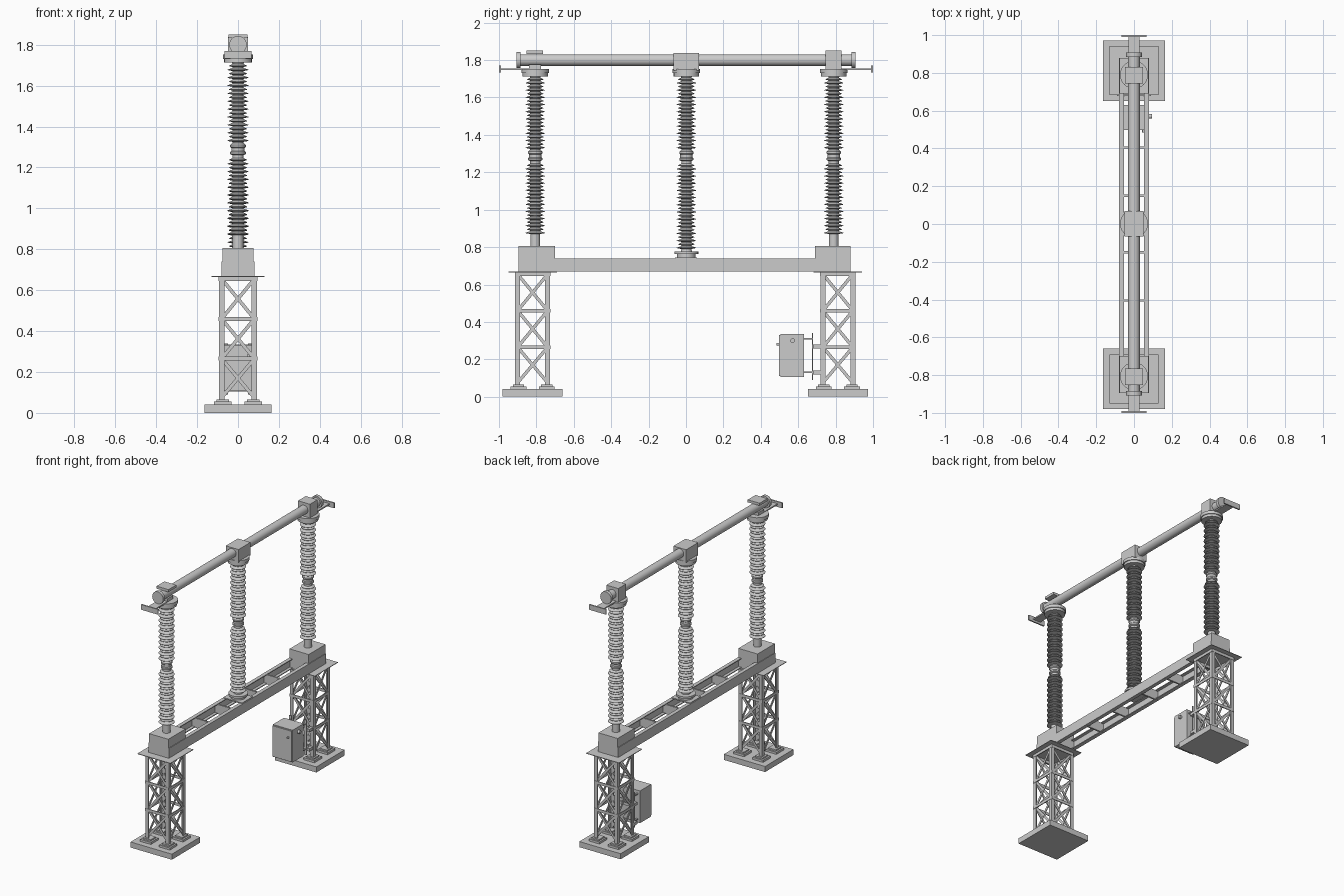
import bpy, bmesh, math
from mathutils import Vector, Matrix

cube = bpy.data.objects.get("Cube")
if cube:
    bpy.data.objects.remove(cube, do_unlink=True)

grey = bpy.data.materials.new("galvanised_grey")
grey.use_nodes = True
COLOUR = (0.6, 0.6, 0.6, 1)
grey.diffuse_color = COLOUR
grey.node_tree.nodes["Principled BSDF"].inputs["Base Color"].default_value = COLOUR


def finish(name, bm, smooth=False):
    bmesh.ops.recalc_face_normals(bm, faces=bm.faces)
    mesh = bpy.data.meshes.new(name)
    bm.to_mesh(mesh)
    bm.free()
    mesh.materials.append(grey)
    obj = bpy.data.objects.new(name, mesh)
    bpy.context.collection.objects.link(obj)
    if smooth:
        bpy.ops.object.select_all(action="DESELECT")
        obj.select_set(True)
        bpy.context.view_layer.objects.active = obj
        bpy.ops.object.shade_smooth_by_angle(angle=math.radians(35))
    return obj


def add_box(bm, x, y, z):
    """Box from (low, high) ranges."""
    size = [r[1] - r[0] for r in (x, y, z)]
    mid = [(r[0] + r[1]) / 2 for r in (x, y, z)]
    bmesh.ops.create_cube(bm, size=1, matrix=Matrix.Translation(mid) @ Matrix.Diagonal((*size, 1)))


def box(name, x, y, z):
    bm = bmesh.new()
    add_box(bm, x, y, z)
    return finish(name, bm)


def add_bar(bm, a, b, normal, width, thick):
    """Flat bar from a to b, thin along the face normal."""
    a, b, n = Vector(a), Vector(b), Vector(normal)
    along = b - a
    side = n.cross(along).normalized()
    rot = Matrix((along.normalized(), side, n)).transposed().to_4x4()
    bmesh.ops.create_cube(bm, size=1, matrix=Matrix.Translation((a + b) / 2) @ rot
                          @ Matrix.Diagonal((along.length, width, thick, 1)))


def add_rod(bm, a, b, radius, sides=32):
    a, b = Vector(a), Vector(b)
    rot = (b - a).to_track_quat("Z", "Y").to_matrix().to_4x4()
    bmesh.ops.create_cone(bm, cap_ends=True, segments=sides, radius1=radius, radius2=radius,
                          depth=(b - a).length, matrix=Matrix.Translation((a + b) / 2) @ rot)


def lathe(name, profile, y, sides=24):
    bm = bmesh.new()
    rings = []
    for r, z in profile:
        rings.append([bm.verts.new((r * math.cos(i * math.tau / sides),
                                    y + r * math.sin(i * math.tau / sides), z)) for i in range(sides)])
    for low, high in zip(rings, rings[1:]):
        for i in range(sides):
            j = (i + 1) % sides
            bm.faces.new((low[i], low[j], high[j], high[i]))
    bm.faces.new(rings[0])
    bm.faces.new(rings[-1])
    return finish(name, bm, True)


def sheds(z0, z1, count):
    """Stacked skirts, alternately wide and narrow."""
    pts = []
    step = (z1 - z0) / count
    for i in range(count):
        z = z0 + i * step
        r = 0.052 if i % 2 == 0 else 0.044
        pts += [(0.027, z), (r, z + step * 0.25), (r, z + step * 0.35), (0.027, z + step * 0.8)]
    return pts


def tower(name, yc):
    half = 0.093
    top, bottom = 0.667, 0.065
    levels = [0.075, 0.265, 0.46, 0.655]
    # Footing slab, feet and thin cap plate
    box(name + "_footing", (-0.163, 0.163), (yc - 0.16, yc + 0.16), (0, 0.04))
    box(name + "_cap_plate", (-0.13, 0.13), (yc - 0.13, yc + 0.13), (0.665, 0.669))
    bm = bmesh.new()
    for sx in (-1, 1):
        for sy in (-1, 1):
            x, y = sx * 0.075, yc + sy * 0.075
            add_box(bm, (x - 0.042, x + 0.042), (y - 0.042, y + 0.042), (0.04, 0.055))
            add_box(bm, (x - 0.03, x + 0.03), (y - 0.03, y + 0.03), (0.055, 0.065))
    finish(name + "_feet", bm)
    # Angle legs
    bm = bmesh.new()
    for sx in (-1, 1):
        for sy in (-1, 1):
            xs = sorted((sx * half, sx * (half - 0.026)))
            xt = sorted((sx * half, sx * (half - 0.006)))
            ys = sorted((yc + sy * half, yc + sy * (half - 0.026)))
            yt = sorted((yc + sy * half, yc + sy * (half - 0.006)))
            add_box(bm, xs, yt, (bottom, top))
            add_box(bm, xt, ys, (bottom, top))
    finish(name + "_legs", bm)
    # Horizontal bands and crossed braces on four faces
    bm = bmesh.new()
    for k in range(4):
        turn = Matrix.Rotation(k * math.pi / 2, 3, "Z")
        n = turn @ Vector((0, -1, 0))

        def at(u, z, depth=half - 0.008):
            return turn @ Vector((u, -depth, z)) + Vector((0, yc, 0))
        for z in levels[1:]:
            add_bar(bm, at(-half, z, half - 0.001), at(half, z, half - 0.001), n, 0.02, 0.006)
        for z0, z1 in zip(levels, levels[1:]):
            add_bar(bm, at(-0.08, z0), at(0.08, z1), n, 0.017, 0.005)
            add_bar(bm, at(0.08, z0), at(-0.08, z1, half - 0.014), n, 0.017, 0.005)
    finish(name + "_braces", bm)


tower("front_tower", -0.82)
tower("back_tower", 0.812)

# Channel beams with cross members
bm = bmesh.new()
for s in (-1, 1):
    add_box(bm, sorted((s * 0.074, s * 0.08)), (-0.895, 0.88), (0.67, 0.74))
    for z in (0.67, 0.734):
        add_box(bm, sorted((s * 0.053, s * 0.08)), (-0.895, 0.88), (z, z + 0.006))
finish("channel_beams", bm)
bm = bmesh.new()
for y in (-0.405, -0.15, 0.15, 0.405):
    add_box(bm, (-0.074, 0.074), (y - 0.006, y + 0.006), (0.669, 0.737))
finish("cross_members", bm)
box("front_mechanism_box", (-0.076, 0.076), (-0.895, -0.7), (0.67, 0.805))
box("back_mechanism_box", (-0.076, 0.076), (0.69, 0.88), (0.67, 0.805))
box("middle_mounting_plate", (-0.075, 0.075), (-0.06, 0.06), (0.737, 0.745))

# Insulator columns
JOINT = [(0.027, 1.25), (0.027, 1.26), (0.038, 1.265), (0.038, 1.275), (0.033, 1.28), (0.033, 1.295),
         (0.038, 1.3), (0.038, 1.31), (0.027, 1.32)]
HEAD = [(0.03, 1.712), (0.068, 1.712), (0.068, 1.73), (0.074, 1.73), (0.074, 1.752)]
for name, y, base, count in (("front", -0.806, 0.87, 20), ("middle", 0.002, 0.79, 24), ("back", 0.79, 0.87, 20)):
    foot = [(0.026, 0.8), (0.026, base)]
    if name == "middle":
        foot = [(0.05, 0.742), (0.05, 0.762), (0.064, 0.762), (0.064, 0.776), (0.03, 0.776)]
    lathe(name + "_insulator", foot + sheds(base, 1.25, count) + JOINT + sheds(1.325, 1.71, 20) + HEAD, y)

# Top conductor tube with end discs
bm = bmesh.new()
add_rod(bm, (0, -0.89, 1.8), (0, 0.89, 1.8), 0.031)
for s in (-1, 1):
    add_rod(bm, (0, s * 0.885, 1.8), (0, s * 0.907, 1.8), 0.043)
finish("conductor_tube", bm, True)

# Clamps
box("middle_clamp", (-0.05, 0.05), (-0.066, 0.07), (1.745, 1.837))
box("back_clamp", (-0.047, 0.047), (0.745, 0.832), (1.75, 1.85))
bm = bmesh.new()
add_box(bm, (-0.047, 0.047), (-0.852, -0.764), (1.832, 1.85))
add_box(bm, (-0.03, 0.03), (-0.84, -0.775), (1.75, 1.775))
finish("front_clamp", bm)

# Line terminals
for name, s in (("front", -1), ("back", 1)):
    bm = bmesh.new()
    add_box(bm, (-0.03, 0.03), sorted((s * 0.83, s * 0.995)), (1.747, 1.756))
    add_box(bm, (-0.066, 0.066), sorted((s * 0.99, s)), (1.733, 1.77))
    finish(name + "_terminal", bm)

# Control cabinet with door, knobs and mounting brackets
box("cabinet", (-0.078, 0.078), (0.505, 0.63), (0.105, 0.335))
box("cabinet_door", (-0.074, 0.074), (0.497, 0.505), (0.11, 0.33))
bm = bmesh.new()
add_rod(bm, (0.07, 0.57, 0.3), (0.094, 0.57, 0.3), 0.012, 16)
add_rod(bm, (0.05, 0.485, 0.28), (0.05, 0.5, 0.28), 0.007, 12)
finish("cabinet_knobs", bm, True)
bm = bmesh.new()
for s in (-1, 1):
    add_box(bm, sorted((s * 0.05, s * 0.07)), (0.674, 0.68), (0.09, 0.34))
    for z in (0.13, 0.31):
        add_box(bm, sorted((s * 0.052, s * 0.062)), (0.63, 0.68), (z - 0.004, z + 0.004))
for z in (0.13, 0.268):
    add_box(bm, (-0.09, 0.09), (0.678, 0.685), (z - 0.01, z + 0.01))
    for s in (-1, 1):
        add_box(bm, sorted((s * 0.07, s * 0.09)), (0.678, 0.725), (z - 0.01, z + 0.01))
finish("cabinet_brackets", bm)
